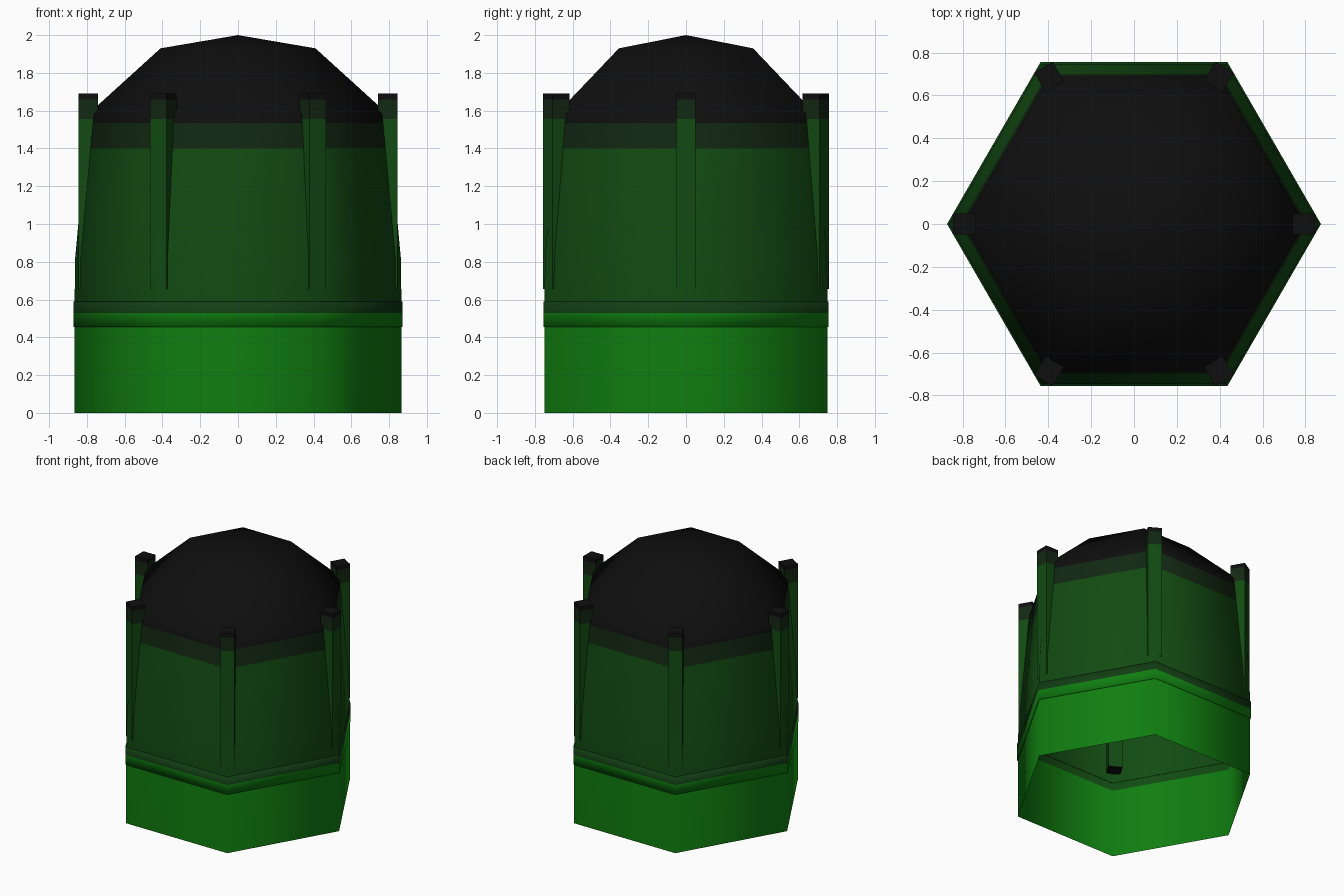
import bpy, bmesh, math
from mathutils import Matrix

if "Cube" in bpy.data.objects:
    bpy.data.objects.remove(bpy.data.objects["Cube"])


def material(name, r, g, b):
    m = bpy.data.materials.new(name)
    m.diffuse_color = (r, g, b, 1)
    m.use_nodes = True
    m.node_tree.nodes["Principled BSDF"].inputs["Base Color"].default_value = m.diffuse_color
    return m


bright = material("bright green", 0.005, 0.21, 0.005)
green = material("dark green", 0.006, 0.07, 0.006)
band = material("band green", 0.006, 0.048, 0.007)
deep = material("blackish green", 0.006, 0.021, 0.006)
black = material("black", 0.0045, 0.0045, 0.0045)


def finish(name, bm, mats, smooth):
    for f in bm.faces:
        f.smooth = smooth
    me = bpy.data.meshes.new(name)
    bm.to_mesh(me)
    bm.free()
    for m in mats:
        me.materials.append(m)
    ob = bpy.data.objects.new(name, me)
    bpy.context.collection.objects.link(ob)
    return ob


def hex_shell(name, profile, mats, limits=()):
    """Six-sided shell through (radius, z); colour changes above each limit."""
    bm = bmesh.new()
    rings = []
    for r, z in profile:
        if r == 0:
            rings.append([bm.verts.new((0, 0, z))] * 6)
        else:
            rings.append([bm.verts.new((r * math.cos(i * math.pi / 3),
                                        r * math.sin(i * math.pi / 3), z))
                          for i in range(6)])
    for a, b in zip(rings, rings[1:]):
        for i in range(6):
            j = (i + 1) % 6
            quad = list(dict.fromkeys([a[i], a[j], b[j], b[i]]))
            f = bm.faces.new(quad)
            z = f.calc_center_median().z
            f.material_index = sum(z > h for h in limits)
    return finish(name, bm, mats, True)


# Main hexagonal wall, open underneath
hex_shell("tower_wall",
          [(0.866, 0), (0.866, 0.53), (0.862, 0.82), (0.809, 1.40), (0.797, 1.535)],
          [bright, green, deep], (0.53, 1.40))

# Black faceted dome
hex_shell("dome", [(0.797, 1.535), (0.79, 1.585), (0.41, 1.93), (0, 2.0)], [black])

# Thin raised collar around the wall
hex_shell("collar",
          [(0.866, 0.455), (0.872, 0.455), (0.872, 0.53), (0.872, 0.59), (0.862, 0.59)],
          [bright, band], (0.53,))

# Upright post on each corner, banded by height
levels = [0.655, 1.555, 1.66, 1.69]
for k in range(6):
    bm = bmesh.new()
    loops = [[bm.verts.new((x, y, z)) for x, y in
              ((0.74, -0.05), (0.845, -0.05), (0.845, 0.05), (0.74, 0.05))]
             for z in levels]
    for n, (a, b) in enumerate(zip(loops, loops[1:])):
        for i in range(4):
            j = (i + 1) % 4
            bm.faces.new((a[i], a[j], b[j], b[i])).material_index = n
    bm.faces.new(loops[0][::-1]).material_index = 2
    bm.faces.new(loops[-1]).material_index = 2
    bm.transform(Matrix.Rotation(k * math.pi / 3, 4, 'Z'))
    finish(f"corner_post_{k + 1}", bm, [green, deep, black], False)
